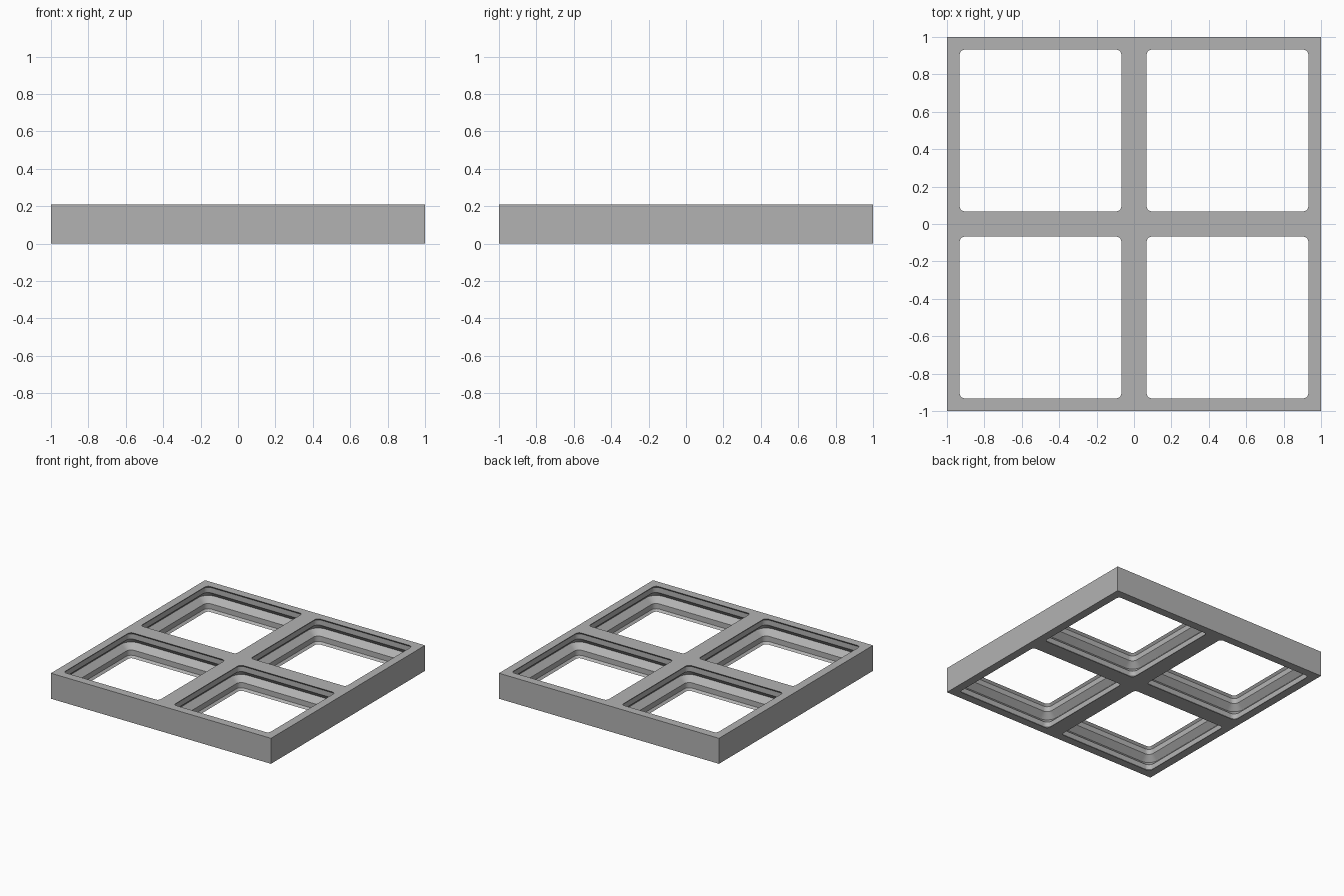
import bpy, bmesh, math

if "Cube" in bpy.data.objects:
    bpy.data.objects.remove(bpy.data.objects["Cube"])

HEIGHT = 0.2095
MM = 1 / 42            # one cell is one unit wide

# Half profile of a pocket: (height above the base, inset from the cell edge)
LOWER = [(0.0, 2.85), (0.7, 2.15), (2.5, 2.15), (4.4, 0.25)]
ARC_STEPS = 8


def rounded_square(bm, cx, cy, z, inset):
    """Ring of vertices; the corner radius shrinks with the inset."""
    half, radius = 0.5 - inset * MM, (4 - inset) * MM
    ring = []
    for corner in range(4):
        mid = math.radians(45 + 90 * corner)
        ox = cx + math.copysign(half - radius, math.cos(mid))
        oy = cy + math.copysign(half - radius, math.sin(mid))
        for i in range(ARC_STEPS + 1):
            a = math.radians(90 * corner + 90 * i / ARC_STEPS)
            ring.append(bm.verts.new((ox + radius * math.cos(a),
                                      oy + radius * math.sin(a), z)))
    return ring


def add_object(name, bm):
    bmesh.ops.recalc_face_normals(bm, faces=bm.faces[:])
    mesh = bpy.data.meshes.new(name)
    bm.to_mesh(mesh)
    bm.free()
    obj = bpy.data.objects.new(name, mesh)
    bpy.context.collection.objects.link(obj)
    return obj


# Solid slab with sharp outer corners
bm = bmesh.new()
bmesh.ops.create_cube(bm, size=1)
bmesh.ops.scale(bm, vec=(2, 2, HEIGHT), verts=bm.verts)
bmesh.ops.translate(bm, vec=(0, 0, HEIGHT / 2), verts=bm.verts)
frame = add_object("grid_frame", bm)

# Stepped pockets, widest at mid height and mirrored top to bottom
profile = [(-0.02, 2.85)] + [(z * MM, inset) for z, inset in LOWER]
profile += [(HEIGHT - z, inset) for z, inset in reversed(profile[:-1])]
bm = bmesh.new()
for cx in (-0.5, 0.5):
    for cy in (-0.5, 0.5):
        rings = [rounded_square(bm, cx, cy, z, inset) for z, inset in profile]
        for a, b in zip(rings, rings[1:]):
            for i in range(len(a)):
                j = (i + 1) % len(a)
                bm.faces.new((a[i], a[j], b[j], b[i]))
        bm.faces.new(rings[0])
        bm.faces.new(rings[-1])
cutter = add_object("pocket_cutter", bm)
cutter.hide_render = True

# Cut the pockets through the slab
cut = frame.modifiers.new("pockets", 'BOOLEAN')
cut.operation = 'DIFFERENCE'
cut.solver = 'EXACT'
cut.object = cutter
bpy.context.view_layer.objects.active = frame
frame.select_set(True)
bpy.ops.object.modifier_apply(modifier=cut.name)
bpy.data.objects.remove(cutter)

# Plain grey finish, rounded pocket corners shaded smooth
grey = bpy.data.materials.new("light_grey")
grey.diffuse_color = (0.45, 0.45, 0.45, 1)
grey.use_nodes = True
grey.node_tree.nodes["Principled BSDF"].inputs["Base Color"].default_value = grey.diffuse_color
frame.data.materials.clear()
frame.data.materials.append(grey)
bpy.ops.object.shade_smooth_by_angle(angle=math.radians(30))
